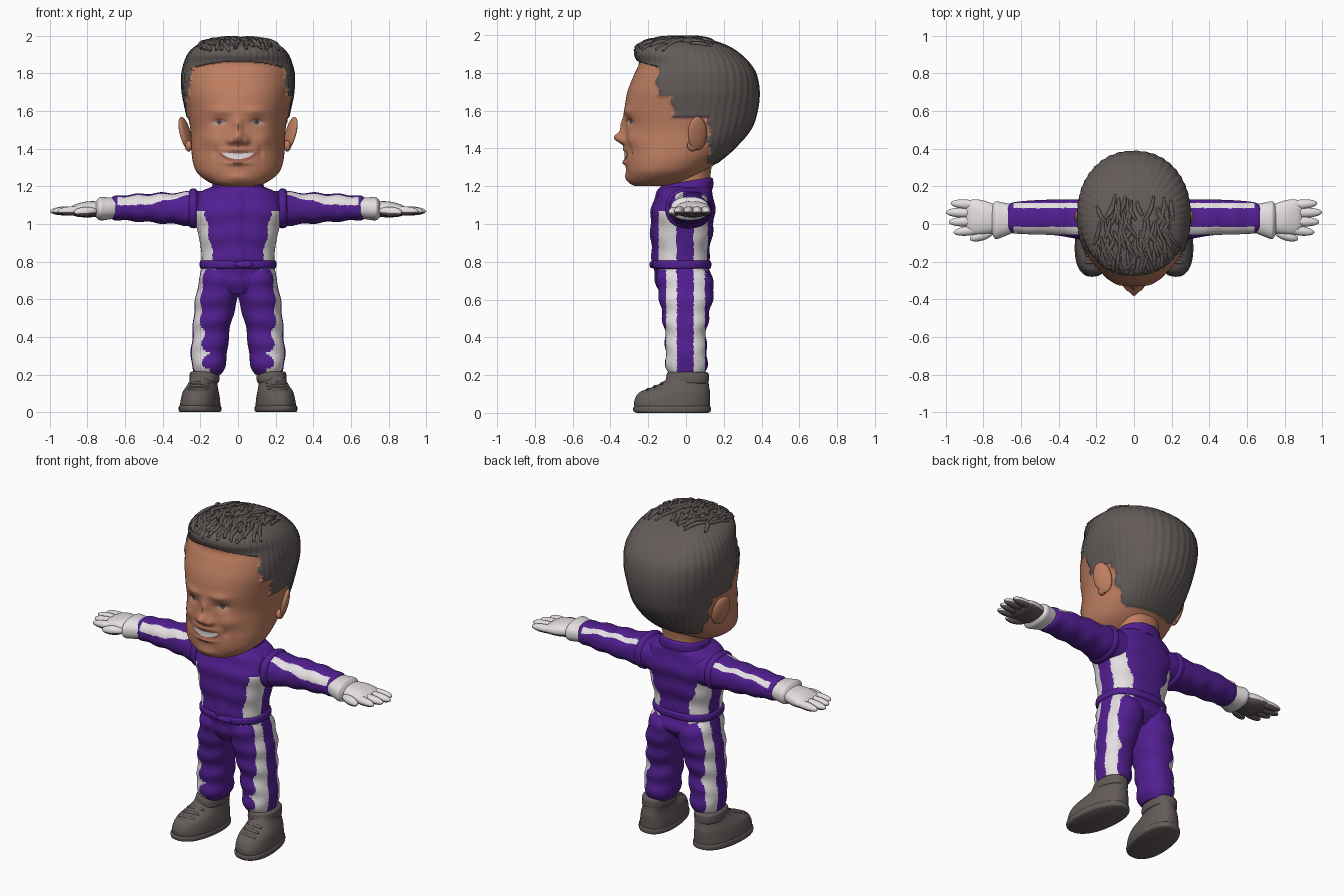
import bpy, bmesh, math, random
from mathutils import Vector, Euler
from mathutils.bvhtree import BVHTree

random.seed(4)
cube = bpy.data.objects.get("Cube")
if cube:
    bpy.data.objects.remove(cube, do_unlink=True)


def material(name, r, g, b):
    m = bpy.data.materials.new(name)
    m.use_nodes = True
    m.diffuse_color = (r, g, b, 1)
    m.node_tree.nodes["Principled BSDF"].inputs["Base Color"].default_value = (r, g, b, 1)
    return m


SKIN = material("skin", 0.52, 0.21, 0.12)
HAIR = material("dark_hair", 0.125, 0.105, 0.10)
SUIT = material("purple_fabric", 0.085, 0.014, 0.29)
WHITE = material("off_white", 0.78, 0.74, 0.75)
SHOE = material("dark_leather", 0.125, 0.105, 0.10)
LIP = material("lip", 0.36, 0.12, 0.08)
EYE = material("eye_grey", 0.42, 0.33, 0.30)
IRIS = material("iris", 0.10, 0.07, 0.06)


def finish(name, bm, mats, rule=None, mirror=False):
    """Turn a bmesh into an object; rule(centre, normal) picks the material."""
    bmesh.ops.recalc_face_normals(bm, faces=bm.faces)
    bm.normal_update()
    if rule:
        for f in bm.faces:
            f.material_index = int(rule(f.calc_center_median(), f.normal))
    mesh = bpy.data.meshes.new(name)
    bm.to_mesh(mesh)
    bm.free()
    ob = bpy.data.objects.new(name, mesh)
    bpy.context.collection.objects.link(ob)
    for m in mats:
        mesh.materials.append(m)
    bpy.ops.object.select_all(action='DESELECT')
    ob.select_set(True)
    bpy.context.view_layer.objects.active = ob
    bpy.ops.object.shade_smooth_by_angle(angle=math.radians(50))
    if mirror:
        ob.modifiers.new("mirror", 'MIRROR').use_mirror_merge = False
    return ob


def catmull(p, i, t):
    a, b, c, d = (p[min(max(k, 0), len(p) - 1)] for k in range(i - 1, i + 3))
    return [0.5 * (2 * q + (r - o) * t + (2 * o - 5 * q + 4 * r - s) * t * t
                   + (3 * q - o - 3 * r + s) * t ** 3) for o, q, r, s in zip(a, b, c, d)]


def loft(name, sections, mats, axis='z', cols=96, steps=8, power=2.3,
         warp=None, rule=None, mirror=False):
    """Skin rounded sections (position, a low, a high, b low, b high) along an axis."""
    bm = bmesh.new()
    rows = [catmull(sections, i, k / steps) for i in range(len(sections) - 1) for k in range(steps)]
    rows.append(sections[-1])
    rings = []
    for t, a0, a1, b0, b1 in rows:
        ring = []
        for k in range(cols):
            ang = math.tau * k / cols
            c, s = math.cos(ang), math.sin(ang)
            a = (a0 + a1) / 2 + (a1 - a0) / 2 * math.copysign(abs(c) ** (2 / power), c)
            b = (b0 + b1) / 2 + (b1 - b0) / 2 * math.copysign(abs(s) ** (2 / power), s)
            v = Vector((a, b, t) if axis == 'z' else (t, a, b))
            ring.append(bm.verts.new(warp(v) if warp else v))
        rings.append(ring)
    for r, q in zip(rings, rings[1:]):
        for k in range(cols):
            n = (k + 1) % cols
            bm.faces.new((r[k], r[n], q[n], q[k]))
    bm.faces.new(rings[0])
    bm.faces.new(rings[-1])
    return finish(name, bm, mats, rule, mirror)


def blob(name, loc, size, mats, rot=(0, 0, 0), rule=None, mirror=True):
    bm = bmesh.new()
    bmesh.ops.create_uvsphere(bm, u_segments=24, v_segments=14, radius=1)
    for v in bm.verts:
        v.co = Euler(rot).to_matrix() @ (v.co * Vector(size)) + Vector(loc)
    return finish(name, bm, mats, rule, mirror)


# Head: face relief as soft bumps (x, z, width, height, depth), hair as a raised region
BUMPS = [(0, 1.455, .034, .032, .06), (0, 1.52, .022, .045, .025), (.042, 1.44, .018, .018, .025),
         (.1, 1.54, .04, .022, -.018), (.09, 1.60, .06, .02, .012), (.14, 1.45, .05, .04, .016),
         (0, 1.395, .07, .012, .014), (0, 1.325, .055, .012, .018), (0, 1.245, .06, .025, .012),
         (.12, 1.38, .012, .03, -.008)]


def is_hair(v):
    if v.z > 1.865 - 0.6 * v.x ** 2:
        return True
    edge = -.15 if v.z > 1.68 else -.07 if v.z > 1.56 else .12
    return v.z > 1.32 and v.y > edge + .012 * math.sin(v.z * 60)


def head_shape(v):
    if is_hair(v):
        out = Vector((v.x, v.y - .06, 0))
        v += out.normalized() * (.009 + .002 * math.sin(50 * math.atan2(v.x, v.y)))
    elif v.y < -.1:
        for x, z, w, h, d in BUMPS:
            for cx in {x, -x}:
                v.y -= d * math.exp(-((v.x - cx) / w) ** 2 - ((v.z - z) / h) ** 2)
    return v


head = loft("head", [(z, -r, r, f, b) for z, r, f, b in [
    (1.20, .08, -.27, -.08), (1.22, .15, -.30, 0), (1.27, .215, -.315, .09), (1.33, .24, -.32, .17),
    (1.40, .248, -.32, .25), (1.50, .253, -.32, .335), (1.60, .27, -.325, .37), (1.70, .29, -.31, .38),
    (1.79, .292, -.275, .365), (1.85, .28, -.25, .33), (1.90, .26, -.265, .28), (1.94, .225, -.25, .22),
    (1.97, .165, -.18, .14), (1.985, .07, -.09, .05)]],
    [SKIN, HAIR], cols=180, steps=10, power=2.2, warp=head_shape, rule=lambda c, n: is_hair(c))
loft("neck", [(1.14, -.12, .12, -.09, .13), (1.26, -.12, .12, -.1, .13), (1.38, -.15, .15, -.1, .15)], [SKIN])

surface = BVHTree.FromPolygons([v.co for v in head.data.vertices],
                               [p.vertices[:] for p in head.data.polygons])


def decal(name, mat, x, z, w, h, lift, bend=0, mirror=False):
    """Thin lens-shaped patch laid on the face."""
    bm = bmesh.new()
    grid = []
    for i in range(25):
        u = (i / 12 - 1) * .99
        col = []
        for j in range(7):
            p = Vector((x + u * w, -1, z + bend * u * u + (j / 3 - 1) * h * math.sqrt(1 - u * u)))
            hit = surface.ray_cast(p, Vector((0, 1, 0)))[0]
            col.append(bm.verts.new(hit - Vector((0, lift, 0))))
        grid.append(col)
    for a, b in zip(grid, grid[1:]):
        for j in range(6):
            bm.faces.new((a[j], b[j], b[j + 1], a[j + 1]))
    return finish(name, bm, [mat], mirror=mirror)


decal("lips", LIP, 0, 1.353, .098, .027, .003, .02)
decal("teeth", WHITE, 0, 1.36, .085, .015, .006, .018)
decal("eye", EYE, .1, 1.54, .036, .014, .003, -.003, True)
decal("iris", IRIS, .1, 1.54, .012, .012, .005, 0, True)
decal("upper_eyelid", LIP, .1, 1.556, .042, .004, .005, -.012, True)
blob("ear", (.28, .06, 1.48), (.02, .055, .092), [SKIN], (.15, .22, .45))
blob("ear_lobe", (.262, .035, 1.415), (.02, .028, .03), [SKIN])
blob("ear_ridge", (.288, .04, 1.475), (.014, .02, .045), [SKIN], (.15, .2, .4))

# Hair strands swept forward over the crown
curve = bpy.data.curves.new("hair_strands", 'CURVE')
curve.dimensions = '3D'
curve.bevel_depth, curve.bevel_resolution, curve.resolution_u = .011, 2, 4
curve.use_fill_caps = True
curve.materials.append(HAIR)
for _ in range(90):
    x, y = random.uniform(-.2, .2), random.uniform(-.22, .16)
    sway, length = random.uniform(-.07, .07), random.uniform(.08, .17)
    pts = []
    for k in range(5):
        px, py = x + sway * (k / 4) ** 2, max(y - length * k / 4, -.28)
        hit = surface.ray_cast(Vector((px, py, 3)), Vector((0, 0, -1)))[0]
        if hit and hit.z > 1.87:
            pts.append((px, py, min(hit.z + .003, 1.99), 1))
    if len(pts) > 2:
        sp = curve.splines.new('NURBS')
        sp.points.add(len(pts) - 1)
        sp.use_endpoint_u = True
        for k, (p, q) in enumerate(zip(sp.points, pts)):
            p.co = q
            p.radius = .25 + .85 * math.sin(math.pi * (k + .3) / len(pts))
bpy.context.collection.objects.link(bpy.data.objects.new("hair_strands", curve))


# Suit: torso with front placket, collar, belt
def torso_shape(v):
    fold = .004 * math.sin(v.z * 48 + 6 * abs(v.x))
    v.y += fold if v.y > 0 else -fold
    if abs(v.x) < .026 and v.y < 0:
        v.y -= .008
    return v


def side_stripe(c, n):
    return abs(c.x) > .1 and c.z < 1.07 and (-.145 < c.y < -.05 or .04 < c.y < .115)


loft("torso", [(z, -r, r, f, b) for z, r, f, b in [
    (.63, .09, -.13, .09), (.70, .195, -.155, .14), (.78, .193, -.168, .122), (.85, .195, -.175, .125),
    (.95, .212, -.18, .14), (1.05, .238, -.18, .152), (1.12, .235, -.165, .15), (1.17, .2, -.15, .14),
    (1.20, .13, -.12, .13)]], [SUIT, WHITE], cols=160, power=2.5, warp=torso_shape, rule=side_stripe)


def tilt(v):
    v.z += .17 * v.y
    return v


loft("collar", [(1.16, -.14, .14, -.135, .14), (1.185, -.14, .14, -.14, .145),
                (1.215, -.133, .133, -.135, .142), (1.225, -.12, .12, -.125, .13)], [SUIT], warp=tilt)
loft("belt", [(.763, -.195, .195, -.172, .125), (.772, -.203, .203, -.182, .133),
              (.798, -.203, .203, -.184, .133), (.807, -.195, .195, -.174, .125)], [SUIT], power=2.5)
blob("belt_tab", (.03, -.182, .785), (.05, .012, .018), [SUIT], mirror=False)


# Legs and arms with paired stripes and soft folds
def leg_shape(v):
    v.y += .005 * math.sin(v.z * 55) * (1 if v.y > 0 else -1)
    v.x += .003 * math.sin(v.z * 45)
    return v


loft("leg", [(.20, .09, .23, -.09, .10), (.24, .07, .245, -.105, .11), (.33, .055, .25, -.11, .112),
             (.40, .05, .243, -.11, .105), (.50, .03, .237, -.125, .12), (.60, .002, .226, -.14, .14),
             (.68, -.01, .212, -.155, .148), (.76, 0, .19, -.15, .11)], [SUIT, WHITE], cols=140,
     warp=leg_shape, mirror=True,
     rule=lambda c, n: c.x > .15 and (-.105 < c.y < -.048 or .04 < c.y < .1))


def sleeve_shape(v):
    v.z += .004 * math.sin(v.x * 50) * (1 if v.z > 1.08 else -1)
    return v


loft("sleeve", [(.12, -.10, .13, .98, 1.17), (.22, -.10, .132, .985, 1.178), (.30, -.08, .13, .995, 1.168),
                (.42, -.06, .13, 1.005, 1.165), (.55, -.055, .125, 1.015, 1.158),
                (.64, -.05, .115, 1.02, 1.15), (.67, -.04, .10, 1.03, 1.14)], [SUIT, WHITE], 'x',
     cols=140, warp=sleeve_shape, mirror=True,
     rule=lambda c, n: .25 < c.x < .64 and c.z > 1.1 and (-.055 < c.y < -.015 or .085 < c.y < .112))
loft("shoulder_seam", [(.215, -.095, .128, .99, 1.175), (.228, -.108, .138, .978, 1.188),
                       (.25, -.105, .137, .98, 1.186), (.262, -.09, .128, .99, 1.172)],
     [SUIT], 'x', mirror=True)

# Gloves with dark palms
glove = [WHITE, SHOE]


def palm_side(c, n):
    return n.z < -.3


loft("glove_cuff", [(.65, -.05, .105, 1.03, 1.14), (.70, -.07, .115, 1.022, 1.142),
                    (.735, -.08, .12, 1.02, 1.142), (.755, -.05, .10, 1.035, 1.12)],
     [WHITE], 'x', mirror=True)
loft("hand", [(.73, -.045, .10, 1.04, 1.12), (.80, -.055, .125, 1.035, 1.12), (.86, -.053, .13, 1.04, 1.106),
              (.89, -.03, .11, 1.055, 1.09)], glove, 'x', rule=palm_side, mirror=True)
for finger, y, tip, slant in [("index", -.035, .96, -.12), ("middle", .013, .985, -.03),
                              ("ring", .06, 1.0, .03), ("little", .104, .975, .08)]:
    blob(finger + "_finger", (tip - .085, y, 1.07), (.085, .026, .024), glove, (0, .03, slant), palm_side)
blob("thumb", (.81, -.062, 1.065), (.065, .026, .026), glove, (0, .05, -.3), palm_side)


# Shoes turned slightly outward
def toe_out(v):
    v.x -= v.y * .1
    return v


loft("shoe", [(.01, .10, .295, -.255, .115), (.03, .09, .298, -.272, .125), (.07, .092, .293, -.272, .127),
              (.11, .10, .283, -.245, .127), (.14, .108, .268, -.17, .122), (.17, .112, .255, -.115, .118),
              (.20, .115, .25, -.095, .11)], [SHOE], warp=toe_out, mirror=True)
loft("sole", [(0, .095, .298, -.26, .118), (.008, .085, .304, -.277, .13), (.028, .085, .304, -.28, .131),
              (.036, .093, .298, -.27, .125)], [SHOE], warp=toe_out, mirror=True)
loft("shoe_collar", [(.155, .11, .25, -.095, .11), (.165, .10, .258, -.105, .12),
                     (.205, .10, .256, -.102, .12), (.217, .11, .245, -.09, .108)], [SHOE], mirror=True)
for k in range(3):
    blob("shoe_lace", (.212 - .006 * k, -.2 + .037 * k, .122 + .016 * k), (.055, .012, .01), [SHOE], (.5, 0, -.1))
